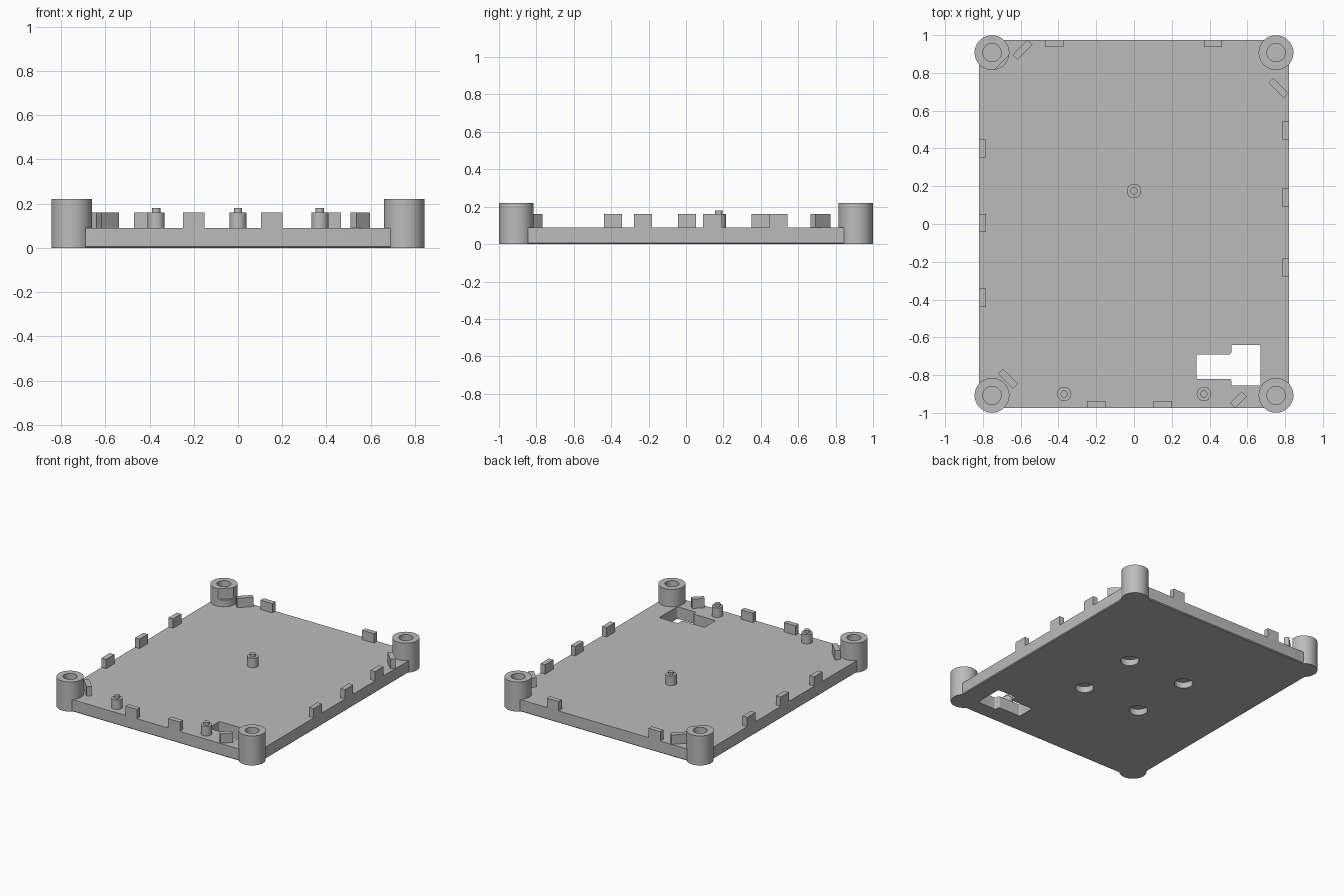
import bpy, bmesh, math
from mathutils import Matrix, Vector

cube = bpy.data.objects.get("Cube")
if cube:
    bpy.data.objects.remove(cube, do_unlink=True)

grey = bpy.data.materials.new("plain grey")
grey.use_nodes = True
colour = (0.5, 0.5, 0.5, 1)
grey.diffuse_color = colour
grey.node_tree.nodes["Principled BSDF"].inputs["Base Color"].default_value = colour

DECK = 0.09       # top of the base plate
TAB = 0.16        # top of tabs and pegs
POST = 0.22       # top of corner posts
HX, HY = 0.82, 0.975
PX, PY, PR = 0.752, 0.907, 0.092


def finish(name, bm):
    bmesh.ops.recalc_face_normals(bm, faces=bm.faces)
    mesh = bpy.data.meshes.new(name)
    bm.to_mesh(mesh)
    bm.free()
    ob = bpy.data.objects.new(name, mesh)
    bpy.context.collection.objects.link(ob)
    mesh.materials.append(grey)
    return ob


def prism(name, outline, z0, z1, corner=0, chamfer=0):
    """Extrude an outline; optionally round its corners and chamfer its underside."""
    bm = bmesh.new()
    base = bm.faces.new([bm.verts.new((x, y, z0)) for x, y in outline])
    top = bmesh.ops.extrude_face_region(bm, geom=[base])["geom"]
    verts = [v for v in top if isinstance(v, bmesh.types.BMVert)]
    bmesh.ops.translate(bm, verts=verts, vec=(0, 0, z1 - z0))
    if corner:
        edges = [e for e in bm.edges if abs(e.verts[0].co.z - e.verts[1].co.z) > 0.01]
        bmesh.ops.bevel(bm, geom=edges, offset=corner, segments=6, profile=0.5, affect='EDGES')
    if chamfer:
        edges = [e for e in bm.edges if all(abs(v.co.z - z0) < 1e-5 for v in e.verts)]
        bmesh.ops.bevel(bm, geom=edges, offset=chamfer, segments=1, affect='EDGES')
    return finish(name, bm)


def block(name, x, y, length, depth, z0, z1, angle=0):
    rot = Matrix.Rotation(math.radians(angle), 2)
    l, d = length / 2, depth / 2
    pts = [rot @ Vector(p) + Vector((x, y)) for p in ((-l, -d), (l, -d), (l, d), (-l, d))]
    return prism(name, pts, z0, z1)


def cylinder(name, x, y, r, z0, z1, sides=64):
    pts = [(x + r * math.cos(a), y + r * math.sin(a))
           for a in (2 * math.pi * i / sides for i in range(sides))]
    return prism(name, pts, z0, z1)


def select(ob):
    bpy.ops.object.select_all(action='DESELECT')
    ob.select_set(True)
    bpy.context.view_layer.objects.active = ob


def cut(ob, cutters):
    select(ob)
    for c in cutters:
        mod = ob.modifiers.new("cut", 'BOOLEAN')
        mod.operation = 'DIFFERENCE'
        mod.solver = 'EXACT'
        mod.object = c
        bpy.ops.object.modifier_apply(modifier=mod.name)


def smooth(ob):
    select(ob)
    bpy.ops.object.shade_smooth_by_angle(angle=math.radians(30))


# Base plate with rounded corners and a fine chamfer underneath
plate = prism("base_plate", [(-HX, -HY), (HX, -HY), (HX, HY), (-HX, HY)],
              0, DECK, corner=0.06, chamfer=0.006)

# Stepped window and four round recesses in the underside
window = prism("window_cutter",
               [(0.33, -0.82), (0.515, -0.82), (0.515, -0.855), (0.67, -0.855),
                (0.67, -0.64), (0.515, -0.64), (0.515, -0.69), (0.33, -0.69)],
               -0.1, 0.2, corner=0.01)
recesses = [cylinder("recess_cutter", sx * 0.24, sy * 0.24, 0.063, -0.1, 0.045)
            for sx in (-1, 1) for sy in (-1, 1)]
cutters = [window] + recesses

# Corner posts with blind screw holes; the back right one is notched
for side, sx in (("left", 1), ("right", -1)):
    for end, sy in (("front", -1), ("back", 1)):
        post = cylinder(f"corner_post_{end}_{side}", sx * PX, sy * PY, PR, 0, POST)
        hole = cylinder("hole_cutter", sx * PX, sy * PY, 0.048, 0.05, 0.4)
        cutters.append(hole)
        cut(post, [hole])
        if (sx, sy) == (-1, 1):
            off = (0.074 + 0.1) / math.sqrt(2)
            notch = block("notch_cutter", -PX + off, PY - off, 0.3, 0.2, 0.14, 0.4, 45)
            cut(post, [notch])
            bpy.data.objects.remove(notch, do_unlink=True)
        smooth(post)

cut(plate, cutters)
smooth(plate)
for c in cutters:
    bpy.data.objects.remove(c, do_unlink=True)

# Edge tabs, flush with the plate sides
T = 0.037
for i, x in enumerate((-0.2, 0.153)):
    block(f"front_tab_{i + 1}", x, -HY + T / 2, 0.097, T, DECK - 0.01, TAB)
for i, x in enumerate((-0.422, 0.418)):
    block(f"back_tab_{i + 1}", x, HY - T / 2, 0.097, T, DECK - 0.01, TAB)
for i, y in enumerate((-0.39, 0.005, 0.4)):
    block(f"right_tab_{i + 1}", -HX + T / 2, y, T, 0.097, DECK - 0.01, TAB)
for i, y in enumerate((-0.23, 0.14, 0.495)):
    block(f"left_tab_{i + 1}", HX - T / 2, y, T, 0.097, DECK - 0.01, TAB)

# Diagonal tabs near the corners
for i, (x, y, length, angle) in enumerate(((-0.59, 0.923, 0.113, 45), (0.765, 0.72, 0.113, -45),
                                           (-0.667, -0.82, 0.113, -45), (0.553, -0.93, 0.087, 45))):
    block(f"diagonal_tab_{i + 1}", x, y, length, T, DECK - 0.01, TAB, angle)

# Locating pegs with a thin pin on top
for i, (x, y) in enumerate(((0, 0.175), (-0.37, -0.9), (0.37, -0.9))):
    smooth(cylinder(f"peg_{i + 1}", x, y, 0.038, DECK - 0.01, TAB, 48))
    smooth(cylinder(f"peg_pin_{i + 1}", x, y, 0.019, TAB - 0.01, 0.18, 32))
